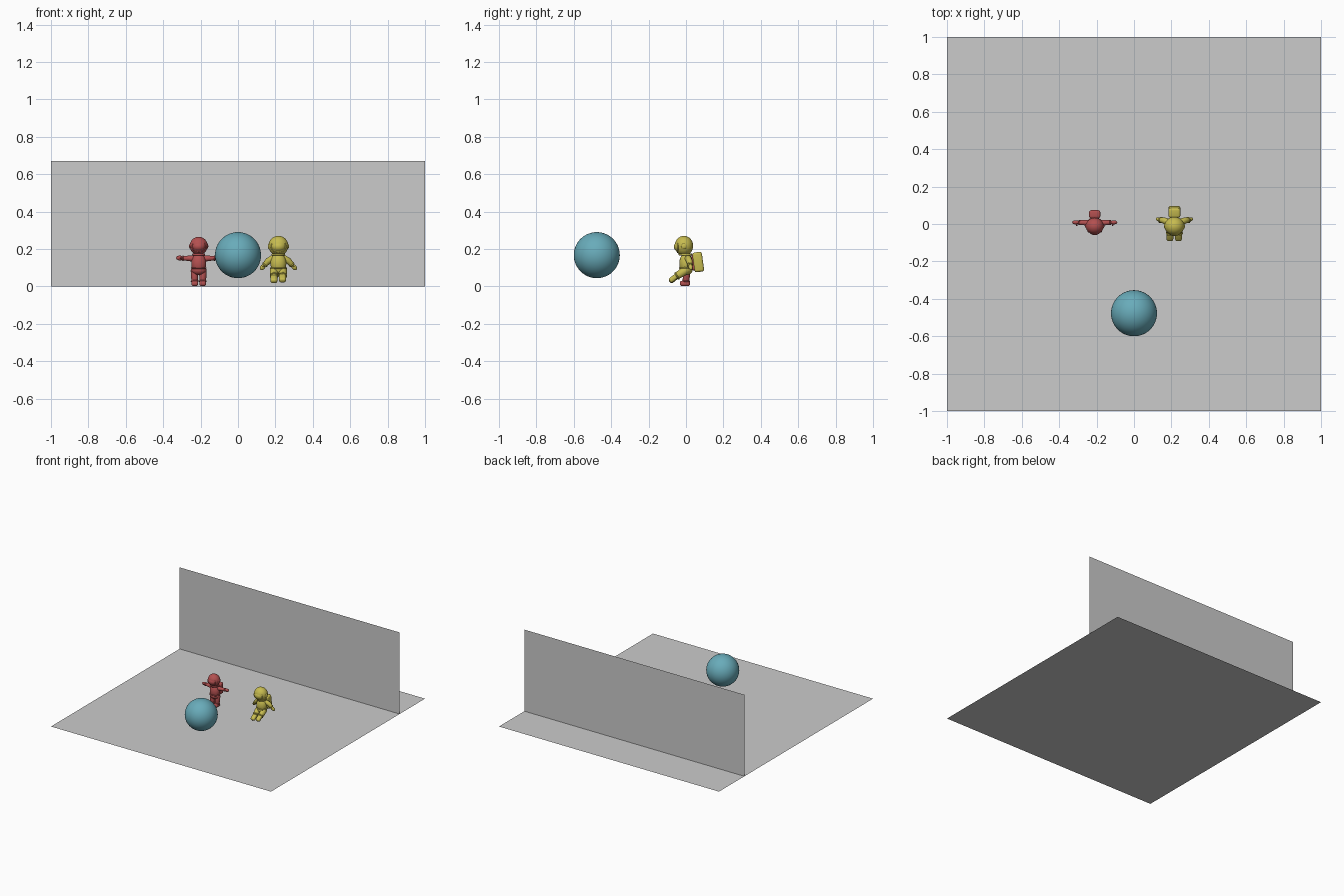
import bpy, bmesh, math
from mathutils import Vector, Matrix

if "Cube" in bpy.data.objects:
    bpy.data.objects.remove(bpy.data.objects["Cube"])


def material(name, rgb):
    m = bpy.data.materials.new(name)
    m.diffuse_color = (*rgb, 1)
    m.use_nodes = True
    m.node_tree.nodes["Principled BSDF"].inputs["Base Color"].default_value = m.diffuse_color
    return m


RED = material("red", (0.45, 0.08, 0.08))
YELLOW = material("yellow", (0.57, 0.50, 0.08))
TEAL = material("teal", (0.14, 0.41, 0.49))


def finish(ob, name, mat=None, smooth=True):
    ob.name = name
    if mat:
        ob.data.materials.append(mat)
    if smooth:
        for p in ob.data.polygons:
            p.use_smooth = True
    return ob


def from_bmesh(bm, name, mat):
    bmesh.ops.recalc_face_normals(bm, faces=bm.faces)
    me = bpy.data.meshes.new(name)
    bm.to_mesh(me)
    bm.free()
    ob = bpy.data.objects.new(name, me)
    bpy.context.collection.objects.link(ob)
    return finish(ob, name, mat)


def ellipsoid(name, loc, size, mat, rot=(0, 0, 0), seg=32):
    bpy.ops.mesh.primitive_uv_sphere_add(segments=seg, ring_count=seg // 2,
                                         radius=1, location=loc, rotation=rot)
    ob = bpy.context.object
    ob.scale = size
    return finish(ob, name, mat)


def ring(name, loc, major, minor, mat, rot=(0, 0, 0), scale=(1, 1, 1)):
    bpy.ops.mesh.primitive_torus_add(major_segments=32, minor_segments=8, location=loc,
                                     rotation=rot, major_radius=major, minor_radius=minor)
    ob = bpy.context.object
    ob.scale = scale
    return finish(ob, name, mat)


def tube(name, path, mat, n=16):
    """Round-ended limb through (x, y, z, radius) points."""
    pts = [Vector(p[:3]) for p in path]
    rad = [p[3] for p in path]
    d0, d1 = (pts[1] - pts[0]).normalized(), (pts[-1] - pts[-2]).normalized()
    rings = []
    caps = [math.radians(a) for a in (80, 55, 28)]
    for a in caps:
        rings.append((pts[0] - d0 * rad[0] * math.sin(a) * .6, d0, rad[0] * math.cos(a)))
    for i, p in enumerate(pts):
        d = (pts[min(i + 1, len(pts) - 1)] - pts[max(i - 1, 0)]).normalized()
        rings.append((p, d, rad[i]))
    for a in reversed(caps):
        rings.append((pts[-1] + d1 * rad[-1] * math.sin(a) * .6, d1, rad[-1] * math.cos(a)))
    bm = bmesh.new()
    loops = []
    for c, d, r in rings:
        u = d.cross(Vector((0.1, 1, 0.05))).normalized()
        v = d.cross(u)
        loops.append([bm.verts.new(c + (u * math.cos(t) + v * math.sin(t)) * r)
                      for t in (2 * math.pi * k / n for k in range(n))])
    for a, b in zip(loops, loops[1:]):
        for k in range(n):
            bm.faces.new((a[k], a[(k + 1) % n], b[(k + 1) % n], b[k]))
    bm.faces.new(loops[0])
    bm.faces.new(loops[-1])
    return from_bmesh(bm, name, mat)


def rounded_box(name, loc, size, bevel, mat, rot=(0, 0, 0)):
    bm = bmesh.new()
    bmesh.ops.create_cube(bm, size=1, matrix=Matrix.Diagonal((*size, 1)))
    bmesh.ops.bevel(bm, geom=bm.edges[:], offset=bevel, segments=4, profile=0.5,
                    affect='EDGES')
    ob = from_bmesh(bm, name, mat)
    ob.location, ob.rotation_euler = loc, rot
    return ob


def figure(tag, x, mat, head_r, pack_y, pack_size, tilt, arm, legs, grow):
    def nm(part):
        return tag + "_" + part
    hc = Vector((x, -0.011, 0.217))
    r = head_r
    # Helmet, bulging visor, rim and ear discs
    ellipsoid(nm("helmet"), hc, (r, r * .93, r), mat)
    ellipsoid(nm("visor"), hc + Vector((0, -.33 * r, -.08 * r)), (.76 * r, .68 * r, .60 * r), mat)
    ring(nm("visor_rim"), hc + Vector((0, -.62 * r, -.08 * r)), .74 * r, .075 * r, mat,
         (math.pi / 2, 0, 0), (1, .8, 1))
    for s in (-1, 1):
        ellipsoid(nm("ear_disc"), hc + Vector((s * .93 * r, 0, -.05 * r)),
                  (.14 * r, .28 * r, .28 * r), mat, seg=16)
    # Torso, neck ring, belt
    g = grow
    ellipsoid(nm("torso"), (x, 0, 0.122), (.040 * g, .034 * g, .056), mat)
    ellipsoid(nm("hips"), (x, 0, 0.088), (.041 * g, .033 * g, .028), mat)
    ring(nm("neck_ring"), (x, -0.003, 0.170), .029 * g, .006, mat)
    ring(nm("belt"), (x, 0, 0.098), .039 * g, .004, mat, (0, 0, 0), (1, .84, 1))
    # Backpack
    rounded_box(nm("backpack"), (x, pack_y, 0.130), pack_size, .012, mat, (tilt, 0, 0))
    # Arms with cuffs and hands
    for s in (-1, 1):
        path = [(x + s * a, b, c, d) for a, b, c, d in arm]
        tube(nm("arm"), path, mat)
        end, prev = Vector(path[-1][:3]), Vector(path[-2][:3])
        d = (end - prev).normalized()
        rot = d.to_track_quat('Z', 'Y').to_euler()
        ring(nm("cuff"), end, path[-1][3] * .9, .004, mat, rot)
        ellipsoid(nm("hand"), end + d * .017, (.011, .013, .020), mat, rot, 16)
        thumb = end + d * .012 + Vector((0, -.011, 0))
        ellipsoid(nm("thumb"), thumb, (.005, .009, .005), mat, seg=12)
    # Legs with boots
    for leg, boot_loc, boot_rot in legs:
        path = [(x + a, b, c, d) for a, b, c, d in leg]
        tube(nm("leg"), path, mat)
        loc = Vector(boot_loc) + Vector((x, 0, 0))
        rounded_box(nm("boot"), loc, (.036, .054, .028), .011, mat, boot_rot)
        end, prev = Vector(path[-1][:3]), Vector(path[-2][:3])
        ring(nm("boot_cuff"), end, path[-1][3], .004, mat,
             (end - prev).to_track_quat('Z', 'Y').to_euler())


# Floor and back wall
bpy.ops.mesh.primitive_plane_add(size=2)
finish(bpy.context.object, "floor", smooth=False)
bpy.ops.mesh.primitive_plane_add(size=1, location=(0, 0.67, 0.335), rotation=(math.pi / 2, 0, 0))
wall = finish(bpy.context.object, "back_wall", smooth=False)
wall.scale = (2, 0.67, 1)

# Ball
ellipsoid("ball", (0, -0.477, 0.167), (0.123,) * 3, TEAL, seg=64)

# Standing figure, arms straight out
red_legs = [([(s * .022, .004, .085, .021), (s * .022, .002, .055, .019),
              (s * .021, 0, .028, .018)], (s * .021, -.006, .016), (0, 0, 0)) for s in (-1, 1)]
figure("red_figure", -0.21, RED, 0.048, 0.052, (.060, .044, .090), 0,
       [(.026, .005, .148, .017), (.055, .007, .150, .014), (.084, .008, .151, .012)],
       red_legs, 1.0)

# Floating figure, arms lowered and legs swung forward
yellow_legs = [([(s * .022, .0, .088, .024), (s * .024, -.026, .070, .022),
                 (s * .023, -.048, .056, .019)], (s * .023 - .001, -.066, .042 + s * .002),
                (math.radians(38), 0, 0)) for s in (-1, 1)]
figure("yellow_figure", 0.216, YELLOW, 0.053, 0.065, (.064, .052, .106), math.radians(8),
       [(.030, .010, .150, .018), (.055, .018, .135, .017), (.072, .022, .116, .014)],
       yellow_legs, 1.06)
